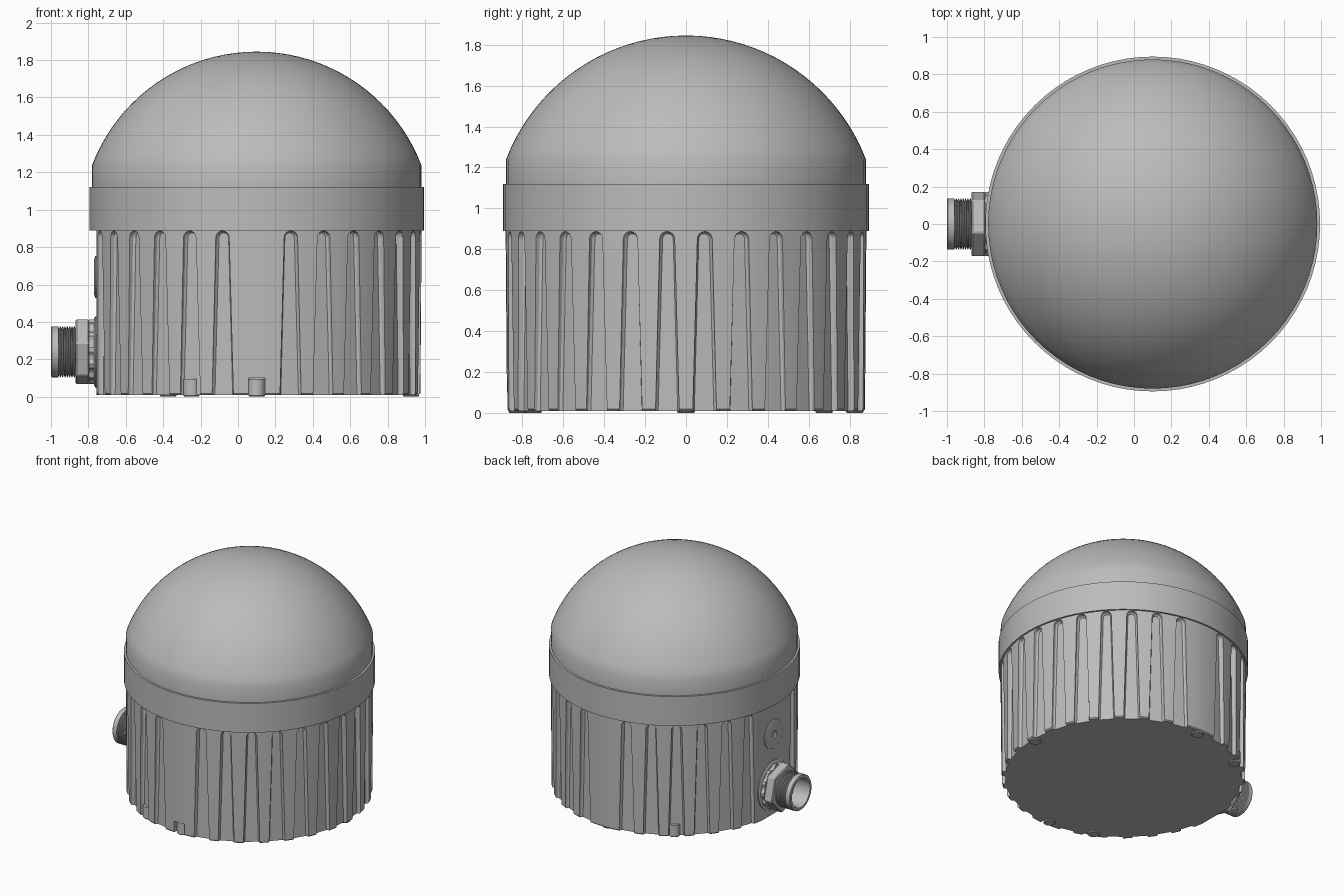
import bpy, bmesh, math
from mathutils import Matrix, Vector

if "Cube" in bpy.data.objects:
    bpy.data.objects.remove(bpy.data.objects["Cube"])

CX = 0.1          # axis of the round housing
PLUG_Z = 0.24     # height of the connector axis
FLAT_X = -0.757   # flat panel on the right side


def material(name, value):
    m = bpy.data.materials.new(name)
    m.use_nodes = True
    m.diffuse_color = (value, value, value, 1)
    m.node_tree.nodes["Principled BSDF"].inputs["Base Color"].default_value = m.diffuse_color
    return m


grey = material("grey metal", 0.5)


def finish(name, bm, matrix=Matrix(), smooth=True):
    bmesh.ops.remove_doubles(bm, verts=bm.verts, dist=1e-5)
    bmesh.ops.recalc_face_normals(bm, faces=bm.faces)
    bm.transform(matrix)
    me = bpy.data.meshes.new(name)
    bm.to_mesh(me)
    bm.free()
    ob = bpy.data.objects.new(name, me)
    bpy.context.collection.objects.link(ob)
    me.materials.append(grey)
    if smooth:
        shade(ob)
    return ob


def shade(ob):
    bpy.ops.object.select_all(action='DESELECT')
    bpy.context.view_layer.objects.active = ob
    ob.select_set(True)
    bpy.ops.object.shade_smooth_by_angle(angle=math.radians(30))


def lathe(name, profile, steps, matrix):
    """Spin (radius, height) points about the local z axis."""
    bm = bmesh.new()
    vs = [bm.verts.new((r, 0, z)) for r, z in profile]
    es = [bm.edges.new(p) for p in zip(vs, vs[1:])]
    bmesh.ops.spin(bm, geom=vs + es, axis=(0, 0, 1), cent=(0, 0, 0),
                   steps=steps, angle=math.tau, use_merge=True)
    return finish(name, bm, matrix)


def cut(ob, cutter):
    mod = ob.modifiers.new("cut", 'BOOLEAN')
    mod.operation, mod.solver, mod.object = 'DIFFERENCE', 'EXACT', cutter
    bpy.context.view_layer.update()
    deps = bpy.context.evaluated_depsgraph_get()
    me = bpy.data.meshes.new_from_object(ob.evaluated_get(deps))
    ob.modifiers.clear()
    ob.data = me
    bpy.data.objects.remove(cutter)


def groove_outline(inset):
    """Tapered slot with an arched top, wide at the foot."""
    half_top, half_foot, spring = 0.038 - inset, 0.063 - inset, 0.85
    pts = [(-half_foot, -0.1)]
    for i in range(9):
        a = math.pi * (1 - i / 8)
        pts.append((half_top * math.cos(a), spring + half_top * math.sin(a)))
    return pts + [(half_foot, -0.1)]


axis = Matrix.Translation((CX, 0, 0))

# Ribbed housing with its thicker upper band
housing = lathe("housing", [(0, 0.01), (0.868, 0.01), (0.875, 0.018), (0.882, 0.89),
                            (0.895, 0.89), (0.895, 1.12), (0, 1.12)], 80, axis)

# Grooves every 12 degrees, left out at front, back and connector panel
bm = bmesh.new()
for k in range(30):
    deg = 6 + 12 * k
    if deg in (90, 174, 186, 270):
        continue
    turn = axis @ Matrix.Rotation(math.radians(deg), 4, 'Z')
    rings = [[bm.verts.new(turn @ Vector((r, y, z))) for y, z in groove_outline(inset)]
             for r, inset in ((0.846, 0.012), (0.858, 0.003), (0.93, -0.002))]
    for a, b in zip(rings, rings[1:]):
        for i in range(len(a)):
            j = (i + 1) % len(a)
            bm.faces.new((a[i], a[j], b[j], b[i]))
    bm.faces.new(rings[0])
    bm.faces.new(rings[-1])
cut(housing, finish("groove_cutter", bm, smooth=False))

# Flat panel and the notch at the front foot
for name, size, at in (("panel_cutter", (0.4, 0.9, 1.09), (FLAT_X - 0.2, 0, 0.345)),
                       ("notch_cutter", (0.09, 0.12, 0.2), (CX, -0.88, 0))):
    bm = bmesh.new()
    bmesh.ops.create_cube(bm, size=1, matrix=Matrix.Translation(at) @ Matrix.Diagonal((*size, 1)))
    cut(housing, finish(name, bm, smooth=False))
shade(housing)

# Spherical dome over a short straight wall
R, CZ = 0.942, 0.903
start = math.asin(0.88 / R)
arc = [(R * math.sin(start * (1 - i / 20)), CZ + R * math.cos(start * (1 - i / 20)))
       for i in range(21)]
lathe("dome", [(0.88, 1.11)] + arc, 80, axis)

# Locating feet under the rim
for i, deg in enumerate((0, 90, 125, 245, 270)):
    a = math.radians(deg)
    at = Matrix.Translation((CX + 0.825 * math.cos(a), 0.825 * math.sin(a), 0))
    lathe(f"foot_{i + 1}", [(0, 0), (0.038, 0), (0.044, 0.006), (0.044, 0.095), (0, 0.095)], 20, at)


def side(z):
    """Local z points out of the flat panel towards -x."""
    return Matrix.Translation((FLAT_X, 0, z)) @ Matrix.Rotation(-math.pi / 2, 4, 'Y')


# Vent cap with a small dimple
lathe("vent_cap", [(0, 0.004), (0.022, 0.004), (0.028, 0.012), (0.095, 0.012),
                   (0.112, 0.006), (0.112, -0.01)], 40, side(0.64))

# Connector: base flange, toothed washer, hex nut, threaded hollow barrel
plug = side(PLUG_Z)
lathe("connector_flange", [(0, 0.012), (0.18, 0.012), (0.19, 0.006), (0.19, -0.01)], 40, plug)

bm = bmesh.new()
rings = [[bm.verts.new((r * math.cos(math.tau * i / 48), r * math.sin(math.tau * i / 48), z))
          for i in range(48) for r in [0.172 if i % 4 < 2 else 0.158]] for z in (0, 0.04)]
for i in range(48):
    j = (i + 1) % 48
    bm.faces.new((rings[0][i], rings[0][j], rings[1][j], rings[1][i]))
bm.faces.new(rings[1])
finish("toothed_washer", bm, plug, smooth=False)

bm = bmesh.new()
bmesh.ops.create_cone(bm, cap_ends=True, segments=6, radius1=0.18, radius2=0.18, depth=0.072,
                      matrix=Matrix.Translation((0, 0, 0.075)) @ Matrix.Rotation(math.pi / 12, 4, 'Z'))
bmesh.ops.bevel(bm, geom=[e for e in bm.edges], offset=0.006, segments=1, affect='EDGES')
finish("hex_nut", bm, plug, smooth=False)

thread = [(0.12, 0.1)]
for i in range(8):
    z = 0.112 + i * 0.0125
    thread += [(0.122, z), (0.136, z + 0.004), (0.136, z + 0.008)]
lathe("connector_barrel", thread + [(0.136, 0.238), (0.131, 0.243), (0.112, 0.243),
                                    (0.108, 0.235), (0.108, 0.11), (0, 0.11)], 40, plug)
